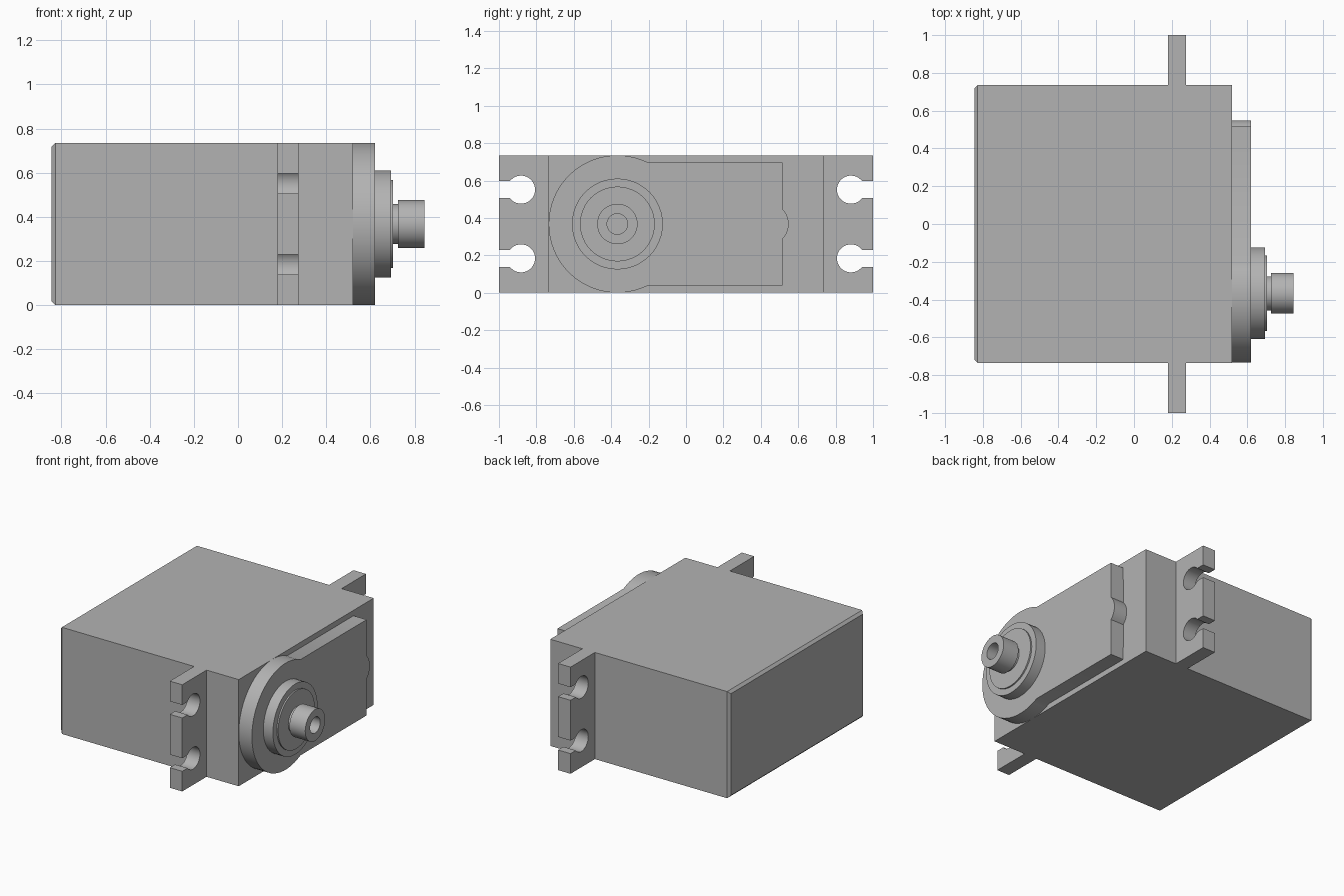
import bpy, bmesh, math
from math import sin, cos, pi, asin, acos

if "Cube" in bpy.data.objects:
    bpy.data.objects.remove(bpy.data.objects["Cube"], do_unlink=True)

grey = bpy.data.materials.new("plain_grey")
grey.use_nodes = True
grey.diffuse_color = (0.45, 0.45, 0.45, 1)
grey.node_tree.nodes["Principled BSDF"].inputs["Base Color"].default_value = (0.45, 0.45, 0.45, 1)

H = 0.735            # case height and half length
MID = H / 2
SHAFT_Y = -0.367


def finish(name, bm):
    bmesh.ops.recalc_face_normals(bm, faces=bm.faces)
    mesh = bpy.data.meshes.new(name)
    bm.to_mesh(mesh)
    bm.free()
    obj = bpy.data.objects.new(name, mesh)
    bpy.context.collection.objects.link(obj)
    mesh.materials.append(grey)
    bpy.ops.object.select_all(action='DESELECT')
    obj.select_set(True)
    bpy.context.view_layer.objects.active = obj
    bpy.ops.object.shade_smooth_by_angle(angle=math.radians(30))
    return obj


def plate(name, outline, x0, x1):
    """Extrude a (y, z) outline along x."""
    bm = bmesh.new()
    face = bm.faces.new([bm.verts.new((x0, y, z)) for y, z in outline])
    ext = bmesh.ops.extrude_face_region(bm, geom=[face])
    verts = [v for v in ext["geom"] if isinstance(v, bmesh.types.BMVert)]
    bmesh.ops.translate(bm, vec=(x1 - x0, 0, 0), verts=verts)
    return finish(name, bm)


def lathe(name, profile, steps=48):
    """Spin an (x, radius) profile about the shaft axis."""
    bm = bmesh.new()
    rings = []
    for x, r in profile:
        if r == 0:
            rings.append([bm.verts.new((x, SHAFT_Y, MID))] * steps)
        else:
            rings.append([bm.verts.new((x, SHAFT_Y + r * cos(2 * pi * i / steps),
                                        MID + r * sin(2 * pi * i / steps)))
                          for i in range(steps)])
    for a, b in zip(rings, rings[1:]):
        for i in range(steps):
            j = (i + 1) % steps
            bm.faces.new(list(dict.fromkeys((a[i], a[j], b[j], b[i]))))
    return finish(name, bm)


def arc(cy, cz, r, start, end, steps):
    return [(cy + r * cos(start + (end - start) * i / steps),
             cz + r * sin(start + (end - start) * i / steps)) for i in range(steps + 1)]


# Main case with the chamfered rear rim
bm = bmesh.new()
bmesh.ops.create_cube(bm, size=1)
for v in bm.verts:
    v.co = (0.52 if v.co.x > 0 else -0.845, v.co.y * 2 * H, MID + v.co.z * H)
rim = [e for e in bm.edges if all(v.co.x < 0 for v in e.verts)]
bmesh.ops.bevel(bm, geom=rim, offset=0.017, segments=1, affect='EDGES')
finish("case", bm)

# Mounting flanges with two open keyhole slots each
HOLE_R, SLOT, HOLE_Y = 0.075, 0.045, 0.882
lip = asin(SLOT / HOLE_R)
outline = [(H, 0), (1, 0)]
for cz in (MID * 0.5, MID * 1.5):
    outline.append((1, cz - SLOT))
    outline += arc(HOLE_Y, cz, HOLE_R, -lip, lip - 2 * pi, 28)
    outline.append((1, cz + SLOT))
outline += [(1, H), (H, H)]
for name, side in (("back_flange", 1), ("front_flange", -1)):
    plate(name, [(side * y, z) for y, z in outline], 0.18, 0.275)

# Gear cover: round end, straight sides and a small bump at the far end
half = 0.33
join = asin(half / MID)
bump = asin(0.08 / 0.113)
cover = arc(SHAFT_Y, MID, MID, join, 2 * pi - join, 40)
cover.append((0.515, MID - half))
cover += arc(0.436, MID, 0.113, -bump, bump, 10)
cover.append((0.515, MID + half))
plate("gear_cover", cover, 0.52, 0.62)

# Stepped bearing boss
lathe("bearing_boss", [(0.62, 0), (0.62, 0.243), (0.693, 0.243), (0.693, 0.2),
                       (0.703, 0.2), (0.703, 0)])

# Output shaft with neck and screw hole
lathe("output_shaft", [(0.703, 0), (0.703, 0.09), (0.725, 0.09), (0.725, 0.108),
                       (0.845, 0.108), (0.845, 0.055), (0.735, 0.055), (0.735, 0)])
